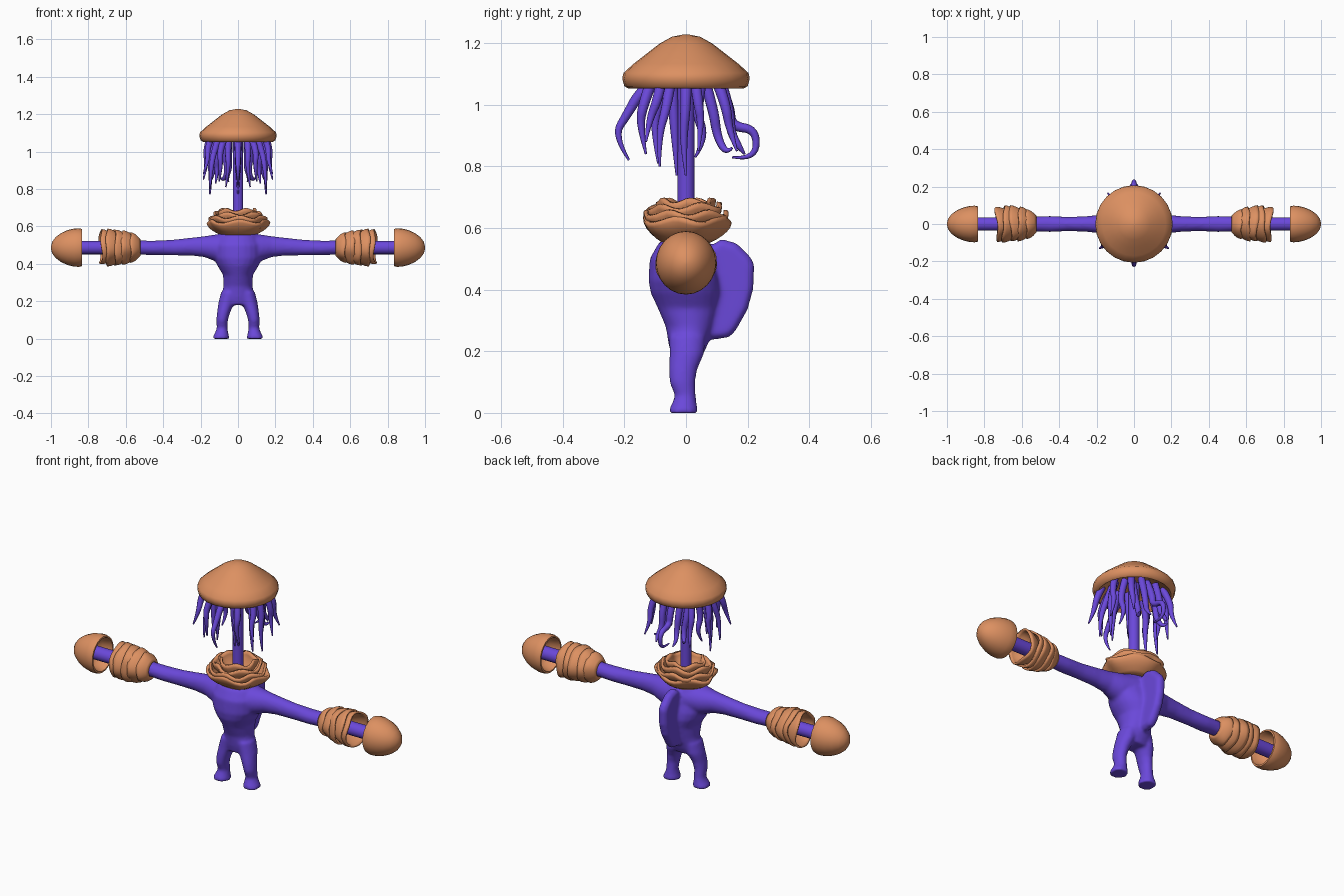
import bpy, bmesh, math
from mathutils import Vector, Matrix

if "Cube" in bpy.data.objects:
    bpy.data.objects.remove(bpy.data.objects["Cube"])


def material(name, col):
    m = bpy.data.materials.new(name)
    m.diffuse_color = col
    m.use_nodes = True
    m.node_tree.nodes["Principled BSDF"].inputs["Base Color"].default_value = m.diffuse_color
    return m


PURPLE = material("purple", (0.145, 0.065, 0.70, 1))
PEACH = material("peach", (0.72, 0.28, 0.12, 1))
TO_X = Matrix.Translation((0, 0, 0.487)) @ Matrix.Rotation(math.pi / 2, 4, 'Y')


def finish(bm, name, mat, angle=50, mirror=False):
    bmesh.ops.recalc_face_normals(bm, faces=bm.faces[:])
    me = bpy.data.meshes.new(name)
    bm.to_mesh(me)
    bm.free()
    me.materials.append(mat)
    me.shade_smooth()
    me.set_sharp_from_angle(angle=math.radians(angle))
    ob = bpy.data.objects.new(name, me)
    bpy.context.collection.objects.link(ob)
    if mirror:
        ob.modifiers.new("mirror", 'MIRROR').use_mirror_merge = False
    return ob


def skin(bm, rings, caps=True):
    vs = [[bm.verts.new(p) for p in r] for r in rings]
    n = len(vs[0])
    for a, b in zip(vs, vs[1:]):
        for i in range(n):
            bm.faces.new((a[i], a[(i + 1) % n], b[(i + 1) % n], b[i]))
    if caps:
        bm.faces.new(vs[0][::-1])
        bm.faces.new(vs[-1])


def ellipse(c, u, v, n=24):
    c, u, v = Vector(c), Vector(u), Vector(v)
    return [c + u * math.cos(2 * math.pi * i / n) + v * math.sin(2 * math.pi * i / n) for i in range(n)]


# body: torso, legs, arms and back fin, fused by remeshing
bm = bmesh.new()
torso = [(.575, .075, -.055, .055), (.55, .105, -.09, .075), (.50, .13, -.118, .09), (.43, .128, -.122, .11),
         (.39, .11, -.115, .115), (.34, .08, -.092, .105), (.28, .078, -.066, .09),
         (.22, .088, -.056, .07), (.18, .085, -.045, .05)]
skin(bm, [ellipse((0, (a + b) / 2, z), (rx, 0, 0), (0, (b - a) / 2, 0)) for z, rx, a, b in torso])
leg = [(.25, .045, .005, .045, .06), (.19, .062, .002, .043, .056), (.14, .077, -.01, .035, .046),
       (.10, .085, -.012, .031, .042), (.055, .085, -.002, .029, .034), (.03, .088, -.006, .036, .04),
       (.012, .091, -.008, .044, .047), (-.001, .091, -.008, .044, .047)]
arm = [(.04, .49, .08, .09), (.12, .485, .072, .07), (.18, .492, .056, .05), (.25, .492, .048, .042),
       (.35, .487, .042, .038), (.45, .485, .039, .043), (.52, .487, .038, .04), (.60, .487, .037, .037)]
for s in (1, -1):
    skin(bm, [ellipse((s * x, y, z), (rx, 0, 0), (0, ry, 0)) for z, x, y, rx, ry in leg])
    skin(bm, [ellipse((s * x, 0, z), (0, ry, 0), (0, 0, rz)) for x, z, rz, ry in arm])
fin = [(.0, .50), (.08, .54), (.115, .565), (.165, .55), (.21, .505), (.222, .48), (.218, .40),
       (.20, .335), (.16, .265), (.14, .245), (.09, .238), (.03, .25)]
rings = []
for x, k in ((-.026, .9), (-.012, 1), (.012, 1), (.026, .9)):
    rings.append([(x, .05 + (y - .05) * k, .4 + (z - .4) * k) for y, z in fin])
skin(bm, rings)
body = finish(bm, "body", PURPLE)
rm = body.modifiers.new("fuse", 'REMESH')
rm.mode, rm.voxel_size, rm.use_smooth_shade = 'VOXEL', .008, True
sm = body.modifiers.new("soften", 'SMOOTH')
sm.factor, sm.iterations = .5, 7

# stalk to the head cap and stalks to the hand caps
bm = bmesh.new()
skin(bm, [ellipse((0, 0, z), (.028, 0, 0), (0, .028, 0), 16) for z in (.54, .8, 1.13)])
finish(bm, "neck_stalk", PURPLE)
bm = bmesh.new()
skin(bm, [ellipse((x, 0, .487), (0, .036, 0), (0, 0, .036), 16) for x in (.55, .92)])
finish(bm, "arm_stalk", PURPLE, mirror=True)


# hollow mushroom caps
def cap(name, profile, n, xf=Matrix(), mirror=False):
    bm = bmesh.new()
    skin(bm, [ellipse((0, 0, z), (r, 0, 0), (0, r, 0), n) for r, z in profile])
    bm.transform(xf)
    finish(bm, name, PEACH, 60, mirror)


cap("head_cap", [(.008, 1.228), (.045, 1.221), (.085, 1.199), (.125, 1.168), (.17, 1.133), (.203, 1.103),
                 (.207, 1.085), (.20, 1.06), (.185, 1.052), (.172, 1.062), (.14, 1.088), (.08, 1.108),
                 (.01, 1.115)], 24)
cap("hand_cap", [(.006, 1.0), (.03, .994), (.055, .976), (.077, .947), (.093, .912), (.102, .875), (.103, .85),
                 (.099, .834), (.09, .833), (.085, .85), (.075, .885), (.045, .91), (.01, .915)],
    24, TO_X @ Matrix.Diagonal((1, .95, 1, 1)), True)


# wavy flared frills
def frill(bm, r0, z0, r1, z1, waves, amp, phase, tilt=0, sx=1.0):
    rings = []
    n = 40
    for k in range(6):
        t = k / 5
        ring = []
        for i in range(n):
            a = 2 * math.pi * i / n
            w = math.sin(waves * a + phase) + .4 * math.sin((waves + 2) * a + 2 * phase)
            r = r0 + (r1 - r0) * math.sin(t * math.pi / 2) ** .9 + amp * .7 * w * t
            z = z0 + (z1 - z0) * t + amp * t * math.cos(waves * a + phase + 1) + tilt * t * math.sin(a)
            ring.append((r * math.cos(a) * sx, r * math.sin(a), z))
        rings.append(ring)
    skin(bm, rings, False)


def thicken(ob, t):
    m = ob.modifiers.new("thickness", 'SOLIDIFY')
    m.thickness, m.offset = t, 0


bm = bmesh.new()
for args in ((.07, .555, .138, .628, 5, .010, .3, 0, 1.15), (.065, .575, .136, .65, 6, .009, 1.7, 0, 1.08),
             (.055, .59, .115, .672, 5, .009, 3.1, .004, 1.08), (.04, .60, .088, .69, 5, .008, 4.4, 0, 1.08)):
    frill(bm, *args)
thicken(finish(bm, "collar_frills", PEACH), .013)

bm = bmesh.new()
for args in ((.04, .525, .074, .578, 4, .004, .5, .004), (.045, .55, .085, .62, 4, .004, 2.0, -.006),
             (.05, .58, .091, .662, 3, .005, 3.4, .006), (.05, .62, .093, .70, 4, .004, 1.2, -.006),
             (.05, .655, .089, .735, 3, .006, 5.0, .006)):
    frill(bm, *args)
bm.transform(TO_X)
thicken(finish(bm, "arm_frills", PEACH, mirror=True), .010)

# tentacles hanging beneath the head cap, one side then mirrored
half = [
    [(.05, -.06, 1.08), (.055, -.09, 1.0), (.05, -.105, .92), (.065, -.09, .81)],
    [(.07, -.11, 1.08), (.10, -.14, 1.0), (.09, -.15, .93), (.10, -.13, .84)],
    [(.10, -.05, 1.08), (.13, -.06, 1.0), (.145, -.09, .9), (.15, -.085, .80)],
    [(.14, -.08, 1.08), (.165, -.09, 1.02), (.16, -.12, .95), (.185, -.13, .88)],
    [(.12, 0, 1.08), (.15, 0, 1.0), (.145, -.01, .88), (.15, .0, .77)],
    [(.15, .03, 1.08), (.175, .04, 1.0), (.165, .05, .94), (.185, .04, .85)],
    [(.10, .05, 1.08), (.12, .03, .98), (.11, .065, .89), (.12, .03, .83)],
    [(.06, .06, 1.08), (.07, .09, .98), (.055, .10, .90), (.08, .13, .84), (.09, .15, .86)],
    [(.10, .10, 1.08), (.13, .13, 1.0), (.12, .14, .92), (.14, .165, .85)],
    [(.045, .11, 1.08), (.05, .14, .99), (.045, .145, .91), (.06, .175, .86), (.05, .19, .84)],
]
paths = [[(s * x, y, z) for x, y, z in p] for p in half for s in (1, -1)]
paths += [[(0, -.10, 1.08), (0, -.15, 1.04), (0, -.19, .97), (0, -.235, .90), (0, -.185, .82)],
          [(0, .10, 1.08), (0, .14, 1.0), (0, .145, .93), (0, .23, .92), (0, .225, .82), (0, .15, .83)],
          [(0, -.045, 1.08), (0, -.04, .98), (0, -.035, .88), (0, -.03, .77)]]
cu = bpy.data.curves.new("tentacle_curve", 'CURVE')
cu.dimensions, cu.bevel_depth, cu.bevel_resolution, cu.use_fill_caps = '3D', .018, 2, True
for p in paths:
    sp = cu.splines.new('NURBS')
    sp.points.add(len(p) - 1)
    for i, co in enumerate(p):
        sp.points[i].co = (*co, 1)
        sp.points[i].radius = 1.05 - .85 * (i / (len(p) - 1)) ** 2
    sp.order_u, sp.use_endpoint_u, sp.resolution_u = 3, True, 6
tmp = bpy.data.objects.new("tentacle_path", cu)
bpy.context.collection.objects.link(tmp)
dg = bpy.context.evaluated_depsgraph_get()
me = bpy.data.meshes.new_from_object(tmp.evaluated_get(dg))
bpy.data.objects.remove(tmp)
me.materials.clear()
me.materials.append(PURPLE)
me.shade_smooth()
bpy.context.collection.objects.link(bpy.data.objects.new("tentacles", me))
